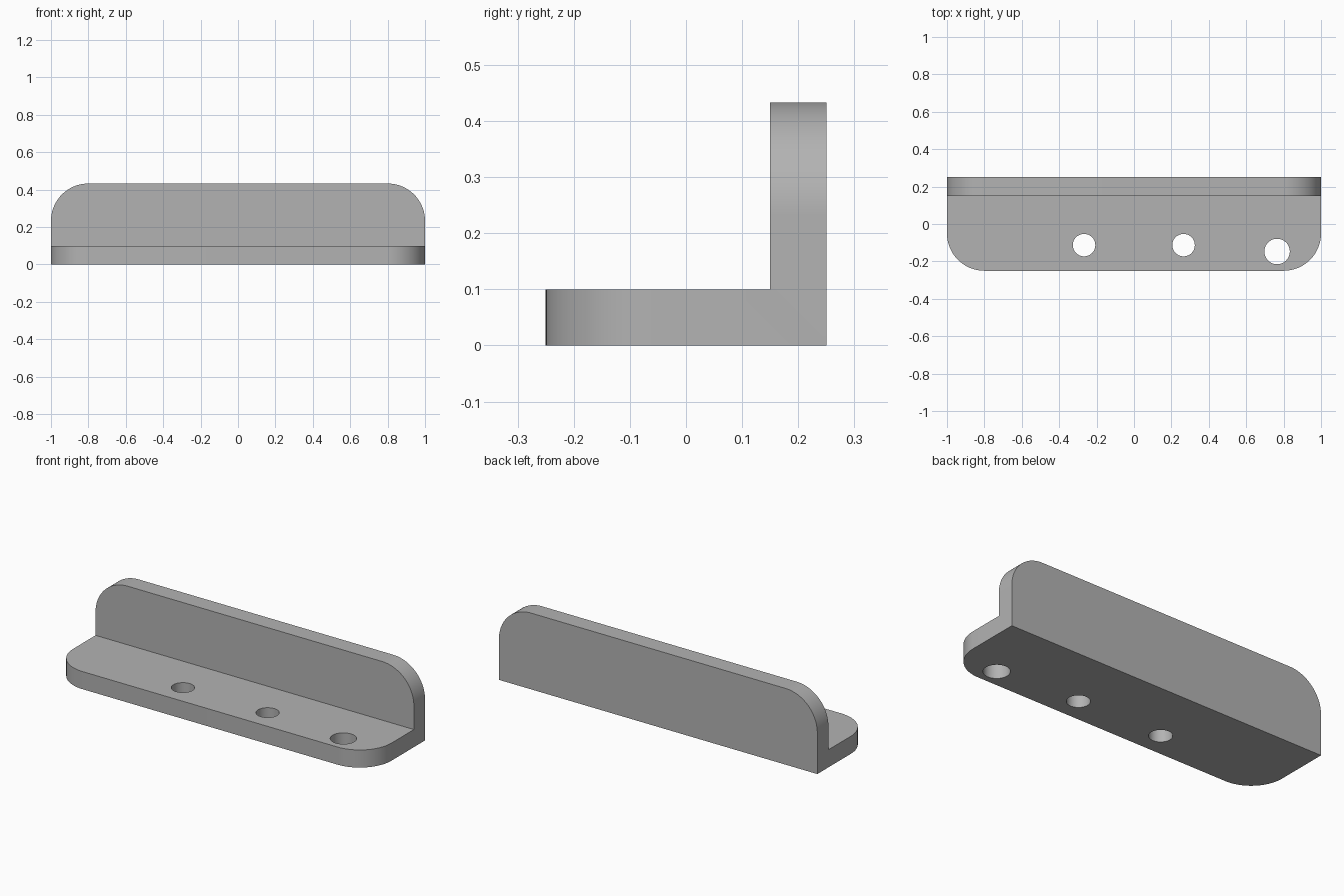
import bpy, bmesh, math

if "Cube" in bpy.data.objects:
    bpy.data.objects.remove(bpy.data.objects["Cube"], do_unlink=True)

HEIGHT, DEPTH, THICK, RADIUS = 0.433, 0.25, 0.1, 0.2

grey = bpy.data.materials.new("plain_grey")
grey.use_nodes = True
colour = (0.45, 0.45, 0.45, 1)
grey.diffuse_color = colour
grey.node_tree.nodes["Principled BSDF"].inputs["Base Color"].default_value = colour

# L-shaped section, extruded along the length
section = [(-DEPTH, 0), (DEPTH, 0), (DEPTH, HEIGHT),
           (DEPTH - THICK, HEIGHT), (DEPTH - THICK, THICK), (-DEPTH, THICK)]
bm = bmesh.new()
face = bm.faces.new([bm.verts.new((-1, y, z)) for y, z in section])
ext = bmesh.ops.extrude_face_region(bm, geom=[face])
moved = [v for v in ext["geom"] if isinstance(v, bmesh.types.BMVert)]
bmesh.ops.translate(bm, verts=moved, vec=(2, 0, 0))
bmesh.ops.recalc_face_normals(bm, faces=bm.faces)

# Round the front corners of the base and the top corners of the upright
corners = [e for e in bm.edges
           if all(v.co.y < -DEPTH + 0.01 for v in e.verts) and abs(e.verts[0].co.z - e.verts[1].co.z) > 0.01
           or all(v.co.z > HEIGHT - 0.01 for v in e.verts) and abs(e.verts[0].co.y - e.verts[1].co.y) > 0.01]
bmesh.ops.bevel(bm, geom=corners, offset=RADIUS, offset_type='OFFSET',
                segments=24, profile=0.5, affect='EDGES')

mesh = bpy.data.meshes.new("angle_bracket")
bm.to_mesh(mesh)
bm.free()
mesh.materials.append(grey)
bracket = bpy.data.objects.new("angle_bracket", mesh)
bpy.context.collection.objects.link(bracket)


# Holes through the base
def drill(x, y, radius):
    bpy.ops.mesh.primitive_cylinder_add(vertices=64, radius=radius, depth=0.2,
                                        location=(x, y, THICK / 2))
    cutter = bpy.context.object
    cutter.name = "hole_cutter"
    cutter.hide_render = True
    cutter.data.materials.append(grey)
    mod = bracket.modifiers.new("hole", 'BOOLEAN')
    mod.operation, mod.solver, mod.object = 'DIFFERENCE', 'EXACT', cutter
    bpy.context.view_layer.objects.active = bracket
    bpy.ops.object.modifier_apply(modifier=mod.name)
    bpy.data.objects.remove(cutter, do_unlink=True)


for x, y, radius in [(-0.267, -0.113, 0.06), (0.265, -0.113, 0.06), (0.765, -0.147, 0.068)]:
    drill(x, y, radius)

# Smooth the curves, keep the edges sharp
bpy.ops.object.select_all(action='DESELECT')
bracket.select_set(True)
bpy.context.view_layer.objects.active = bracket
bpy.ops.object.shade_smooth_by_angle(angle=math.radians(30))
